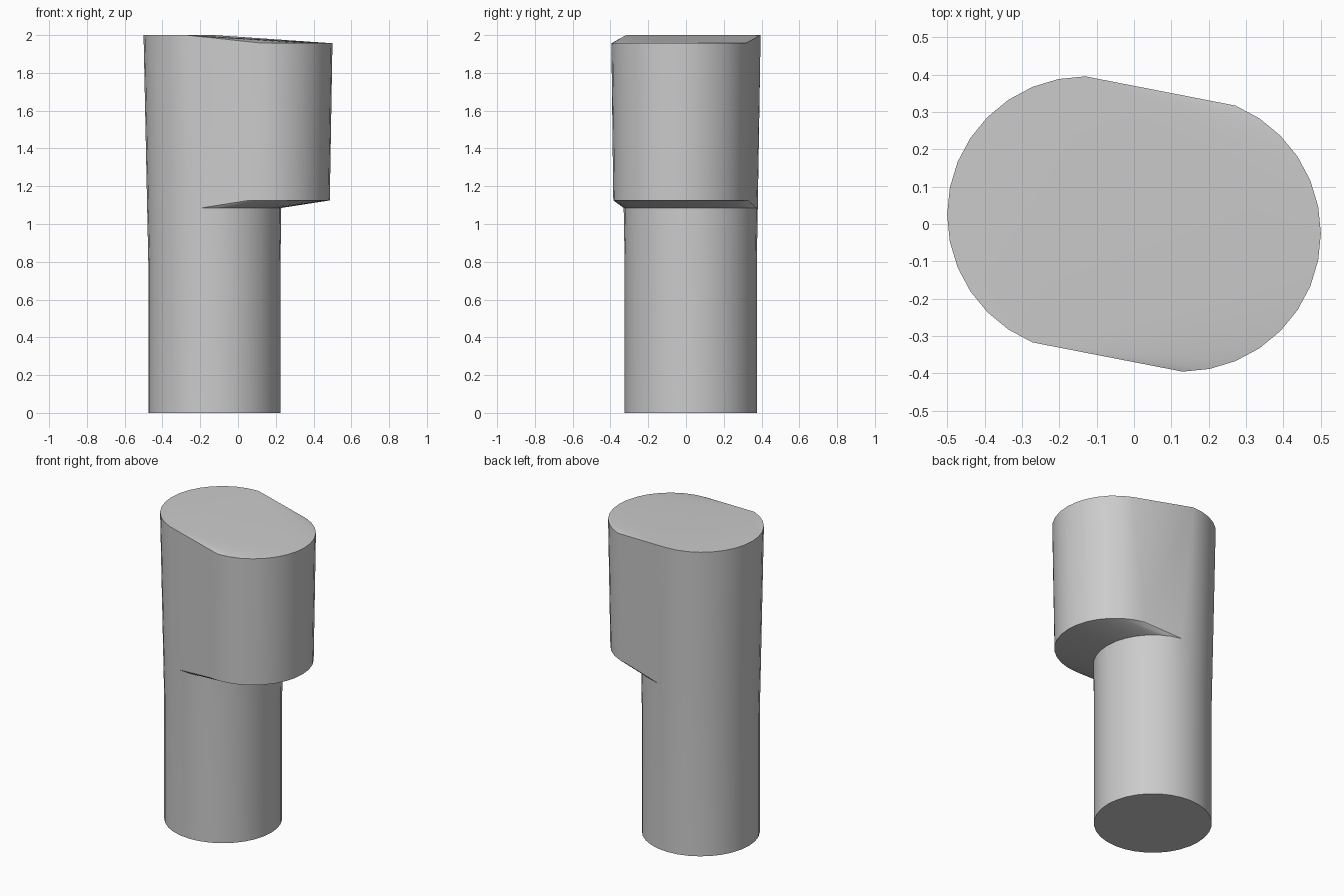
import bpy
import bmesh
from math import cos, sin, tau

cube = bpy.data.objects.get("Cube")
if cube:
    bpy.data.objects.remove(cube)

SEGMENTS = 32
bm = bmesh.new()


def arc(cx, cy, r, z, first=0, last=SEGMENTS - 1):
    """Vertices along a horizontal arc, from one segment number to another."""
    angles = [tau * k / SEGMENTS for k in range(first, last + 1)]
    return [bm.verts.new((cx + r * cos(a), cy + r * sin(a), z)) for a in angles]


# Head: convex hull of the column's collar and the overhanging round end
collar = arc(-0.126, 0.025, 0.355, 1.085)
head = collar + arc(0.126, -0.025, 0.36, 1.125, 23, 39)
head += arc(-0.13, 0.025, 0.37, 2.0, 8, 22)
head += arc(0.13, -0.025, 0.37, 1.957, 24, 38)
bmesh.ops.convex_hull(bm, input=head)

# Open the collar so the column can continue from it
hidden = [f for f in bm.faces if all(v in collar for v in f.verts)]
bmesh.ops.delete(bm, geom=hidden, context='FACES_KEEP_BOUNDARY')

# Column: slight flare above a straight round shaft
upper = collar
for z in (0.8, 0.0):
    lower = arc(-0.125, 0.025, 0.35, z)
    for i in range(SEGMENTS):
        j = (i + 1) % SEGMENTS
        bm.faces.new((lower[i], lower[j], upper[j], upper[i]))
    upper = lower
bm.faces.new(upper[::-1])
bmesh.ops.recalc_face_normals(bm, faces=bm.faces)

mesh = bpy.data.meshes.new("offset_post")
bm.to_mesh(mesh)
bm.free()
post = bpy.data.objects.new("offset_post", mesh)
bpy.context.collection.objects.link(post)

# Plain grey finish
grey = bpy.data.materials.new("light_grey")
grey.use_nodes = True
color = (0.6, 0.6, 0.6, 1)
grey.diffuse_color = color
grey.node_tree.nodes["Principled BSDF"].inputs["Base Color"].default_value = color
mesh.materials.append(grey)

bpy.ops.object.select_all(action='DESELECT')
post.select_set(True)
bpy.context.view_layer.objects.active = post
bpy.ops.object.shade_smooth_by_angle()
